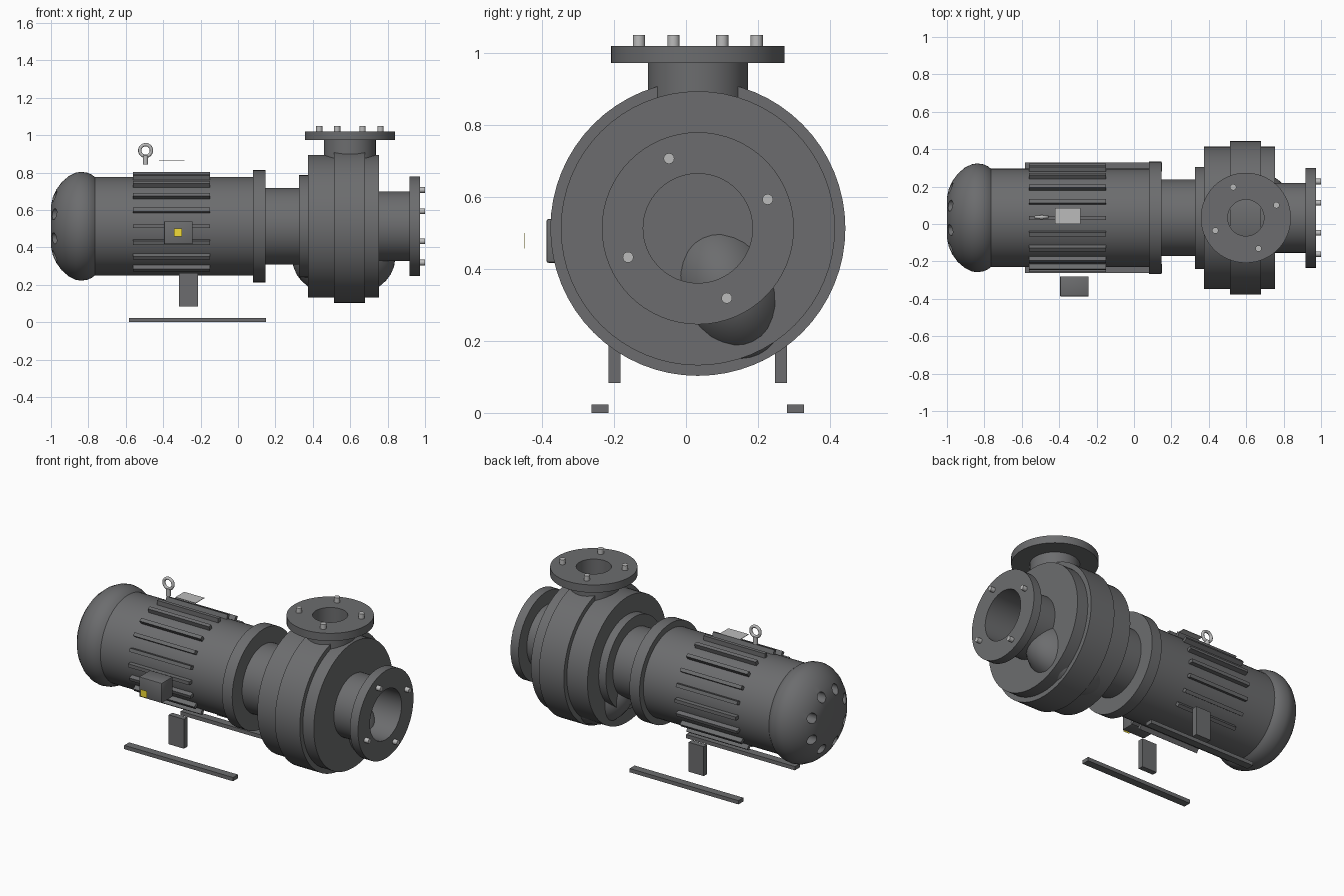
import bpy, bmesh
from math import sin, cos, pi, radians
from mathutils import Matrix, Vector

if "Cube" in bpy.data.objects:
    bpy.data.objects.remove(bpy.data.objects["Cube"])

CY, CZ = 0.033, 0.513          # shaft axis
PX = 0.598                     # discharge centre
AX = Matrix.Translation((0, CY, CZ)) @ Matrix.Rotation(pi / 2, 4, 'Y')   # local z -> world x
UP = Matrix.Translation((PX, CY, 0))


def material(name, *rgb):
    m = bpy.data.materials.new(name)
    m.diffuse_color = (*rgb, 1)
    m.use_nodes = True
    m.node_tree.nodes["Principled BSDF"].inputs["Base Color"].default_value = m.diffuse_color
    return m


IRON = material("dark_iron", 0.15, 0.152, 0.157)
STEEL = material("bright_steel", 0.5, 0.5, 0.5)
YELLOW = material("yellow", 0.9, 0.72, 0.04)


def finish(name, bm, smooth=True, mat=IRON):
    bmesh.ops.remove_doubles(bm, verts=bm.verts, dist=1e-5)
    bmesh.ops.recalc_face_normals(bm, faces=bm.faces)
    me = bpy.data.meshes.new(name)
    bm.to_mesh(me)
    bm.free()
    me.materials.append(mat)
    ob = bpy.data.objects.new(name, me)
    bpy.context.collection.objects.link(ob)
    bpy.ops.object.select_all(action='DESELECT')
    ob.select_set(True)
    bpy.context.view_layer.objects.active = ob
    if smooth:
        bpy.ops.object.shade_smooth_by_angle(angle=radians(35))
    return ob


def lathe(name, profile, mat, closed=False, n=64, paint=IRON):
    """Turn (radius, height) points about local z."""
    bm = bmesh.new()
    vs = [bm.verts.new((r, 0, h)) for r, h in profile]
    es = [bm.edges.new(p) for p in zip(vs, vs[1:])]
    if closed:
        es.append(bm.edges.new((vs[-1], vs[0])))
    bmesh.ops.spin(bm, geom=vs + es, cent=(0, 0, 0), axis=(0, 0, 1),
                   angle=2 * pi, steps=n, use_merge=True)
    bm.transform(mat)
    return finish(name, bm, mat=paint)


def disc(name, r, a, b, mat, paint=IRON):
    return lathe(name, [(0, a), (r, a), (r, b), (0, b)], mat, paint=paint)


def tube(name, r, bore, a, b, mat):
    return lathe(name, [(bore, a), (r, a), (r, b), (bore, b)], mat, True)


def bolt_ring(name, count, ring, r, a, b, mat, paint=STEEL):
    bm = bmesh.new()
    for i in range(count):
        t = pi / 8 + i * 2 * pi / count
        m = Matrix.Translation((ring * cos(t), ring * sin(t), (a + b) / 2))
        bmesh.ops.create_cone(bm, cap_ends=True, segments=16, radius1=r, radius2=r,
                              depth=b - a, matrix=mat @ m)
    return finish(name, bm, mat=paint)


def box(name, lo, hi, bevel=0, paint=IRON):
    bm = bmesh.new()
    lo, hi = Vector(lo), Vector(hi)
    bmesh.ops.create_cube(bm, size=1, matrix=Matrix.Translation((lo + hi) / 2)
                          @ Matrix.Diagonal((*(hi - lo), 1)))
    if bevel:
        bmesh.ops.bevel(bm, geom=bm.edges[:], offset=bevel, segments=2,
                        affect='EDGES', profile=0.5)
    return finish(name, bm, bool(bevel), paint)


# motor body and its end flange
disc("motor_body", 0.263, -0.85, 0.09, AX)
disc("motor_flange", 0.30, 0.08, 0.148, AX)

# fan cover with a ring of vent holes
cover = lathe("fan_cover", [(0, -1), (0.11, -1), (0.155, -0.99), (0.195, -0.972),
              (0.235, -0.943), (0.268, -0.905), (0.286, -0.868), (0.291, -0.84),
              (0.286, -0.805), (0.275, -0.78), (0.26, -0.762), (0, -0.762)], AX)
cut = bolt_ring("vent_cutter", 8, 0.17, 0.03, -1.05, -0.93, AX, IRON)
cut.hide_render = True
mod = cover.modifiers.new("vents", 'BOOLEAN')
mod.operation, mod.object, mod.solver = 'DIFFERENCE', cut, 'EXACT'
bpy.ops.object.select_all(action='DESELECT')
bpy.context.view_layer.objects.active = cover
cover.select_set(True)
bpy.ops.object.modifier_apply(modifier="vents")
bpy.data.objects.remove(cut)
bpy.ops.object.shade_smooth_by_angle(angle=radians(35))

# cooling fins around the motor, none underneath
bm = bmesh.new()
for i in range(-8, 9):
    m = (Matrix.Translation((-0.355, CY, CZ)) @ Matrix.Rotation(i * pi / 10, 4, 'X')
         @ Matrix.Translation((0, 0, 0.27)) @ Matrix.Diagonal((0.412, 0.021, 0.04, 1)))
    bmesh.ops.create_cube(bm, size=1, matrix=m)
finish("cooling_fins", bm, False)

# coupling housing
disc("coupling_housing", 0.205, 0.14, 0.33, AX)
disc("casing_back_flange", 0.273, 0.325, 0.38, AX)

# pump casing: wide drum, raised middle band, volute swelling
disc("pump_casing", 0.381, 0.374, 0.754, AX)
disc("casing_band", 0.41, 0.513, 0.68, AX)
a = radians(-64)
bm = bmesh.new()
bmesh.ops.create_uvsphere(bm, u_segments=32, v_segments=20, radius=1,
    matrix=Matrix.Translation((0.565, CY + 0.19 * cos(a), CZ + 0.19 * sin(a)))
    @ Matrix.Rotation(a, 4, 'X') @ Matrix.Diagonal((0.276, 0.22, 0.17, 1)))
finish("volute_swelling", bm)

# suction nozzle
tube("suction_pipe", 0.187, 0.152, 0.745, 0.925, AX)
tube("suction_flange", 0.267, 0.152, 0.918, 0.972, AX)
bolt_ring("suction_bolts", 4, 0.21, 0.015, 0.96, 1.0, AX)

# discharge nozzle
tube("discharge_pipe", 0.139, 0.097, 0.80, 0.98, UP)
tube("discharge_flange", 0.241, 0.097, 0.973, 1.02, UP)
bolt_ring("discharge_bolts", 4, 0.177, 0.017, 1.01, 1.05, UP)

# feet and base rails on both sides
for side, s in (("front", -1), ("back", 1)):
    y0, y1 = sorted((CY + s * 0.215, CY + s * 0.248))
    box(side + "_foot", (-0.316, y0, 0.083), (-0.214, y1, 0.262))
    y0, y1 = sorted((CY + s * 0.248, CY + s * 0.295))
    box(side + "_base_rail", (-0.583, y0, 0), (0.15, y1, 0.023))

# terminal box and its yellow label
box("terminal_box", (-0.396, -0.388, 0.417), (-0.242, -0.28, 0.539), 0.006)
box("warning_label", (-0.342, -0.449, 0.457), (-0.30, -0.448, 0.50), paint=YELLOW)

# lifting eye and rating plate above the motor
bpy.ops.mesh.primitive_torus_add(major_segments=32, minor_segments=10, major_radius=0.031,
    minor_radius=0.009, location=(-0.494, CY + 0.004, 0.918), rotation=(pi / 2, 0, 0))
eye = bpy.context.object
eye.name = "lifting_eye"
eye.data.materials.append(STEEL)
bpy.ops.object.shade_smooth()
disc("lifting_eye_stem", 0.014, 0.843, 0.89, Matrix.Translation((-0.494, CY + 0.004, 0)), STEEL)
box("rating_plate", (-0.422, 0.0, 0.865), (-0.286, 0.085, 0.868), paint=STEEL)
